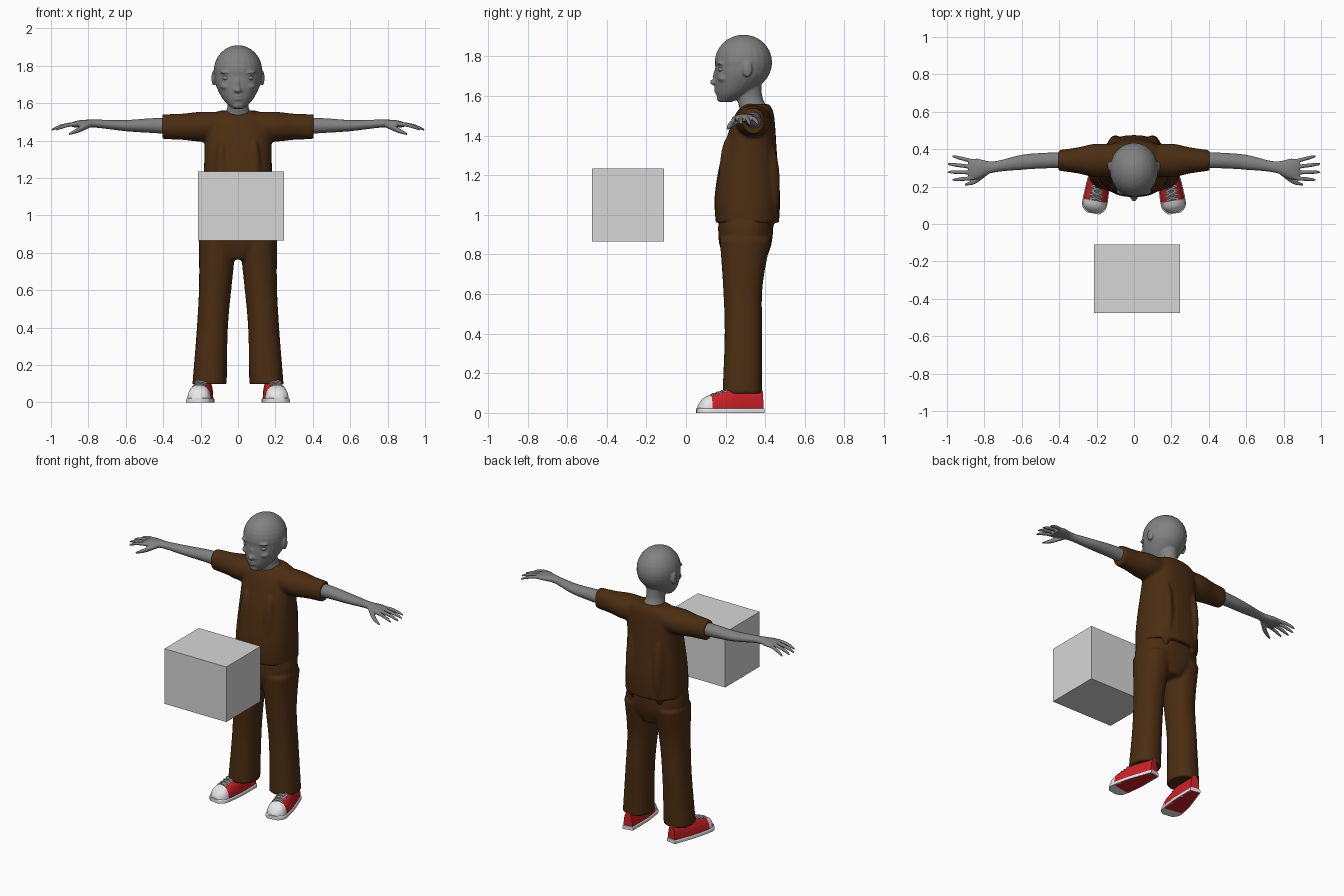
import bpy, bmesh
from math import sin, cos, pi, radians
from mathutils import Matrix, Vector

if "Cube" in bpy.data.objects:
    bpy.data.objects.remove(bpy.data.objects["Cube"])

SIDES = {"left": 1, "right": -1}


def material(name, colour):
    mat = bpy.data.materials.new(name)
    mat.use_nodes = True
    mat.diffuse_color = (*colour, 1)
    shader = mat.node_tree.nodes["Principled BSDF"]
    shader.inputs["Base Color"].default_value = mat.diffuse_color
    return mat


SKIN = material("grey skin", [.22] * 3)
BROWN = material("brown cloth", (.07, .026, .006))
RED = material("red canvas", (.6, .015, .02))
WHITE = material("white rubber", [.85] * 3)
TONGUE = material("dark grey tongue", [.12] * 3)
BOX = material("light grey box", [.68] * 3)


def signed_power(value, power):
    return abs(value) ** power * (1 if value >= 0 else -1)


def spline(keys, steps=6):
    """Smooth run of rings passing through a few key rings."""
    keys = [Vector(key) for key in keys]
    for i in range(len(keys) - 1):
        before, start, end = keys[max(i - 1, 0)], keys[i], keys[i + 1]
        after = keys[min(i + 2, len(keys) - 1)]
        leave, arrive = (end - before) / 2, (after - start) / 2
        for step in range(steps):
            t = step / steps
            bend = (leave - end + start) * (1 - t) - (arrive - end + start) * t
            yield start.lerp(end, t) + bend * t * (1 - t)
    yield keys[-1]


def loft(bm, keys, axis="z", power=1.0, sides=24, half=False):
    """Skin rings (x, y, z, radius, other radius) that lie across the axis."""
    rows = []
    for x, y, z, a, b in spline(keys):
        row = []
        for i in range(sides):
            turn = pi * i / (sides - 1) if half else 2 * pi * i / sides
            u = a * signed_power(cos(turn), power)
            v = b * signed_power(sin(turn), power)
            offset = {"x": (0, u, v), "y": (u, 0, v), "z": (u, v, 0)}[axis]
            row.append(bm.verts.new(Vector((x, y, z)) + Vector(offset)))
        rows.append(row)
    for row, following in zip(rows, rows[1:]):
        for i in range(sides):
            bm.faces.new((row[i - 1], row[i], following[i], following[i - 1]))
    bm.faces.new(rows[0])
    bm.faces.new(rows[-1])


def ball(bm, centre, radii):
    place = Matrix.Translation(centre) @ Matrix.Diagonal((*radii, 1))
    bmesh.ops.create_uvsphere(bm, u_segments=24, v_segments=16, radius=1, matrix=place)


def finish(name, bm, *materials):
    bmesh.ops.recalc_face_normals(bm, faces=bm.faces)
    mesh = bpy.data.meshes.new(name)
    bm.to_mesh(mesh)
    bm.free()
    for mat in materials:
        mesh.materials.append(mat)
    ob = bpy.data.objects.new(name, mesh)
    bpy.context.collection.objects.link(ob)
    return ob


def blend(ob, voxel, softness):
    """Merge the overlapping volumes into one soft surface."""
    remesh = ob.modifiers.new("merge", "REMESH")
    remesh.mode = "VOXEL"
    remesh.voxel_size = voxel
    remesh.use_smooth_shade = True
    ob.modifiers.new("soften", "SMOOTH").iterations = softness


def shade_smooth(ob):
    bpy.ops.object.select_all(action="DESELECT")
    ob.select_set(True)
    bpy.context.view_layer.objects.active = ob
    bpy.ops.object.shade_smooth_by_angle(angle=radians(45))


# Head: cranium, jaw, neck, then the face and ears
bm = bmesh.new()
ball(bm, (0, .29, 1.77), (.13, .145, .14))
loft(bm, [(0, .2, 1.57, .03, .03), (0, .24, 1.62, .08, .09),
          (0, .28, 1.7, .12, .135), (0, .29, 1.77, .13, .14)])
loft(bm, [(0, .36, 1.47, .1, .07), (0, .34, 1.54, .07, .07), (0, .32, 1.6, .055, .065),
          (0, .31, 1.7, .07, .07)])
nose, mouth, chin = Vector((0, .15, 1.67)), Vector((0, .16, 1.63)), Vector((0, .175, 1.59))
ball(bm, nose, (.02, .03, .017))
ball(bm, nose + Vector((0, .006, .03)), (.012, .02, .04))
for lip in (-1, 1):
    ball(bm, mouth + Vector((0, 0, lip * .008)), (.028, .018, .008))
ball(bm, chin, (.03, .02, .02))
for side in SIDES.values():
    ball(bm, nose + Vector((side * .017, .006, -.004)), (.012, .016, .01))
    ball(bm, (side * .055, .174, 1.765), (.04, .02, .01))
    ball(bm, (side * .06, .19, 1.69), (.035, .03, .02))
    ball(bm, (side * .13, .31, 1.735), (.012, .025, .04))
blend(finish("head", bm, SKIN), .006, 3)

for label, side in SIDES.items():
    # Eye
    bm = bmesh.new()
    ball(bm, (side * .06, .183, 1.734), (.024, .022, .014))
    shade_smooth(finish(label + "_eye", bm, SKIN))

    # Arm and palm
    bm = bmesh.new()
    loft(bm, [(side * x, y, z, a, b) for x, y, z, a, b in (
        (.28, .34, 1.475, .046, .046), (.45, .34, 1.48, .042, .04), (.6, .33, 1.48, .04, .03),
        (.75, .305, 1.49, .03, .022), (.84, .295, 1.49, .055, .02), (.885, .29, 1.485, .055, .014))], "x")
    # Four spread, drooping fingers, the middle ones longest
    for i in range(4):
        base = .335 - .03 * i
        spread = .028 - .0125 * i
        reach = .14 - .012 * (i - 1.5) ** 2
        ts = [step / 5 for step in range(6)]
        loft(bm, [(side * (.86 + reach * t), base + spread * t, 1.488 - .03 * t * t,
                   .011 - .006 * t ** 5, .011 - .006 * t ** 5) for t in ts], "x", sides=12)
    # Thumb
    loft(bm, [(side * .785, .28, 1.488, .02, .016), (side * .85, .23, 1.458, .016, .015),
              (side * .905, .21, 1.434, .006, .006)], "x", sides=12)
    blend(finish(label + "_arm", bm, SKIN), .005, 2)

# Short sleeved shirt with soft folds on chest and back
bm = bmesh.new()
loft(bm, [(0, .31, .96, .195, .16), (0, .31, 1.1, .19, .165), (0, .32, 1.3, .18, .14),
          (0, .345, 1.5, .172, .1), (0, .36, 1.56, .1, .06)], power=.85, sides=32)
for side in SIDES.values():
    sleeve = ((.06, .08, .08), (.2, .09, .08), (.3, .07, .07), (.405, .055, .067))
    loft(bm, [(side * x, .34, 1.474, depth, height) for x, depth, height in sleeve], "x")
    ball(bm, (side * .1, .4, 1.15), (.045, .075, .25))
    ball(bm, (side * .09, .215, 1.15), (.04, .05, .25))
blend(finish("shirt", bm, BROWN), .009, 5)

# Trousers: hips and two flared legs
bm = bmesh.new()
loft(bm, [(0, .3, .765, .07, .1), (0, .3, .87, .2, .135), (0, .305, 1.04, .18, .14)],
     power=.85, sides=32)
for side in SIDES.values():
    loft(bm, [(side * x, y, z, a, b) for x, y, z, a, b in (
        (.152, .284, .098, .092, .1), (.137, .29, .4, .083, .095), (.12, .287, .64, .088, .1),
        (.108, .3, .88, .102, .13))], power=.9)
blend(finish("trousers", bm, BROWN), .009, 4)

# Shoes: half width and height along the foot, from toe to heel
FOOT = [(-.166, .028, .038), (-.13, .06, .08), (-.04, .06, .11), (.03, .053, .128), (.163, .03, .112)]
for label, side in SIDES.items():
    bm = bmesh.new()
    loft(bm, [(0, y, 0, width, height) for y, width, height in FOOT], "y", .75, half=True)
    for face in bm.faces:
        centre = face.calc_center_median()
        if centre.y < -.1:
            face.material_index = 1
        elif abs(centre.x) < .024 and centre.z > .06 and centre.y < .03:
            face.material_index = 2
    upper = finish(label + "_shoe_upper", bm, RED, WHITE, TONGUE)

    bm = bmesh.new()
    loft(bm, [(0, y * 1.03, 0, width + .005, .024) for y, width, height in FOOT], "y", .3, half=True)
    sole = finish(label + "_shoe_sole", bm, WHITE)

    # Crossed laces over the tongue
    bm = bmesh.new()
    for i in range(4):
        y, z = -.088 + .024 * i, .097 + .008 * i
        for slant in (-.35, .35):
            loft(bm, [(x, y + slant * x, z - 9 * x * x, .004, .004)
                      for x in (-.034, 0, .034)], "x", sides=8)
    laces = finish(label + "_shoe_laces", bm, WHITE)

    # Turn the toes outward
    turned = Matrix.Translation((side * .19, .225, 0)) @ Matrix.Rotation(side * radians(10), 4, "Z")
    for part in (upper, sole, laces):
        part.data.transform(turned)
        shade_smooth(part)

# Box floating in front
bm = bmesh.new()
place = Matrix.Translation((.016, -.293, 1.05)) @ Matrix.Diagonal((.46, .365, .37, 1))
bmesh.ops.create_cube(bm, size=1, matrix=place)
finish("floating_box", bm, BOX)
